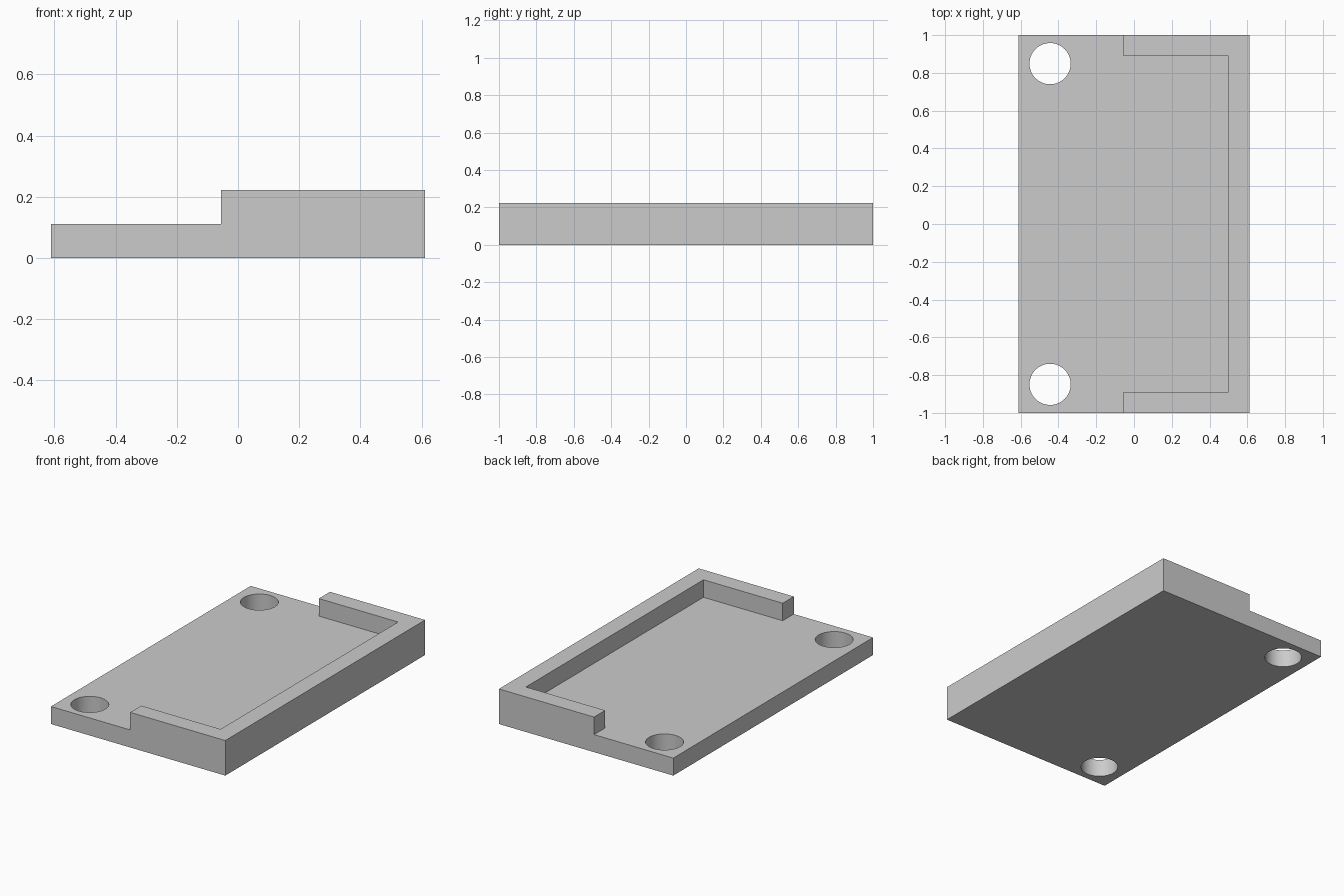
import bpy
import bmesh
from math import radians

cube = bpy.data.objects.get("Cube")
if cube:
    bpy.data.objects.remove(cube, do_unlink=True)

U = 1 / 9                      # wall thickness, also plate thickness
HALF_X, HALF_Y = 5.5 * U, 1.0
STEP_X = -0.5 * U              # where the raised rim ends

grey = bpy.data.materials.new("light grey")
grey.use_nodes = True
colour = (0.6, 0.6, 0.6, 1)
grey.diffuse_color = colour
grey.node_tree.nodes["Principled BSDF"].inputs["Base Color"].default_value = colour


def prism(name, outline, z0, z1):
    """Extrude a flat outline from z0 to z1."""
    bm = bmesh.new()
    face = bm.faces.new([bm.verts.new((x, y, z0)) for x, y in outline])
    ext = bmesh.ops.extrude_face_region(bm, geom=[face])
    for v in ext["geom"]:
        if isinstance(v, bmesh.types.BMVert):
            v.co.z = z1
    bmesh.ops.recalc_face_normals(bm, faces=bm.faces)
    mesh = bpy.data.meshes.new(name)
    bm.to_mesh(mesh)
    bm.free()
    mesh.materials.append(grey)
    obj = bpy.data.objects.new(name, mesh)
    bpy.context.collection.objects.link(obj)
    return obj


def cut(target, cutter):
    """Subtract the cutter and remove it."""
    mod = target.modifiers.new("cut", "BOOLEAN")
    mod.operation = "DIFFERENCE"
    mod.solver = "EXACT"
    mod.object = cutter
    bpy.context.view_layer.objects.active = target
    bpy.ops.object.modifier_apply(modifier=mod.name)
    bpy.data.objects.remove(cutter, do_unlink=True)


# Solid block
plate = prism("rimmed_plate", [(-HALF_X, -HALF_Y), (HALF_X, -HALF_Y),
                               (HALF_X, HALF_Y), (-HALF_X, HALF_Y)], 0, 2 * U)

# Open step and pocket, leaving a U-shaped rim
inner, far = HALF_Y - U, HALF_Y + 0.1
half = [(-HALF_X - 0.1, far), (STEP_X, far), (STEP_X, inner), (HALF_X - U, inner)]
outline = half + [(x, -y) for x, y in reversed(half)]
cut(plate, prism("pocket_cutter", outline, U, 3 * U))

# Two through holes
for side in (-1, 1):
    bpy.ops.mesh.primitive_cylinder_add(vertices=64, radius=0.109, depth=1,
                                        location=(-4 * U, side * 0.849, 0))
    hole = bpy.context.object
    hole.data.materials.append(grey)
    cut(plate, hole)

# Smooth hole walls, sharp plate edges
bpy.ops.object.select_all(action="DESELECT")
plate.select_set(True)
bpy.context.view_layer.objects.active = plate
bpy.ops.object.shade_smooth_by_angle(angle=radians(30))
